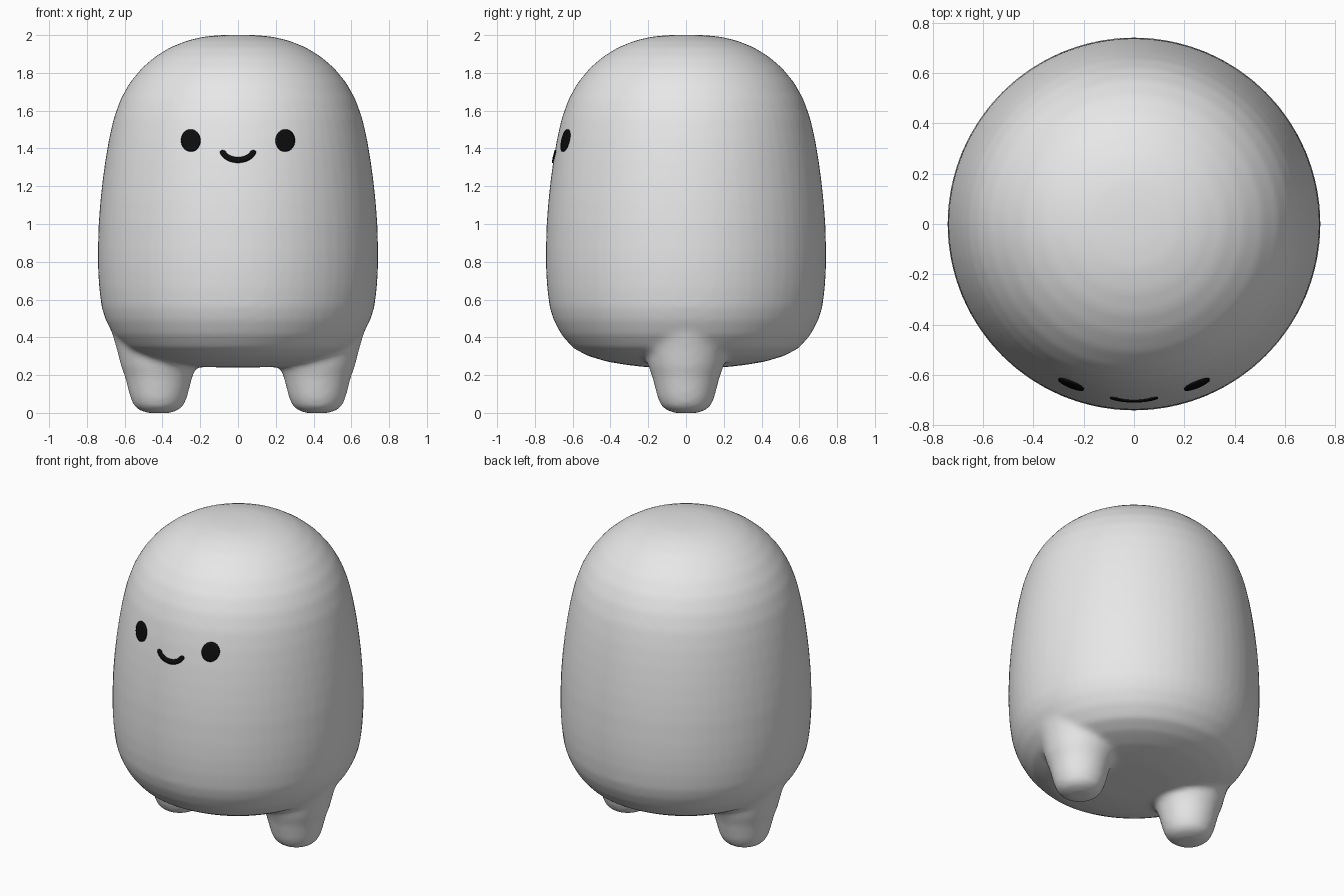
import bpy, bmesh, math

if "Cube" in bpy.data.objects:
    bpy.data.objects.remove(bpy.data.objects["Cube"])


def material(name, rgb):
    m = bpy.data.materials.new(name)
    m.diffuse_color = (*rgb, 1)
    m.use_nodes = True
    m.node_tree.nodes["Principled BSDF"].inputs["Base Color"].default_value = m.diffuse_color
    return m


def finish(bm, name, mat):
    bmesh.ops.recalc_face_normals(bm, faces=bm.faces)
    for f in bm.faces:
        f.smooth = True
    me = bpy.data.meshes.new(name)
    bm.to_mesh(me)
    bm.free()
    me.materials.append(mat)
    ob = bpy.data.objects.new(name, me)
    bpy.context.collection.objects.link(ob)
    return ob


def lathe(bm, profile, cx=0.0, n=64):
    """Closed solid of revolution; first and last profile points lie on the axis."""
    lo = bm.verts.new((cx, 0, profile[0][1]))
    hi = bm.verts.new((cx, 0, profile[-1][1]))
    rings = [[bm.verts.new((cx + r * math.cos(2 * math.pi * i / n),
                            r * math.sin(2 * math.pi * i / n), z))
              for i in range(n)] for r, z in profile[1:-1]]
    for i in range(n):
        j = (i + 1) % n
        bm.faces.new((lo, rings[0][j], rings[0][i]))
        bm.faces.new((hi, rings[-1][i], rings[-1][j]))
        for a, b in zip(rings, rings[1:]):
            bm.faces.new((a[i], a[j], b[j], b[i]))


white = material("soft white", (0.8, 0.8, 0.8))
black = material("black", (0.004, 0.004, 0.004))

BODY = [(0, .24), (.22, .243), (.32, .255), (.42, .272), (.52, .302), (.60, .345),
        (.66, .415), (.70, .49), (.722, .56), (.735, .66), (.741, .76), (.742, .86),
        (.738, 1.0), (.729, 1.12), (.717, 1.23), (.702, 1.34), (.683, 1.45),
        (.658, 1.56), (.622, 1.66), (.575, 1.745), (.51, 1.825), (.44, 1.885),
        (.36, 1.935), (.27, 1.971), (.18, 1.992), (.09, 2.0), (0, 2.002)]
LEG = [(0, -.002), (.06, 0), (.10, .012), (.13, .036), (.15, .08), (.163, .13),
       (.178, .19), (.20, .25), (.225, .35), (.25, .43), (.28, .53), (0, .6)]

# Rounded body and two stubby legs, fused into one soft skin
bm = bmesh.new()
lathe(bm, BODY)
for side in (-1, 1):
    lathe(bm, LEG, side * .42, 40)
body = finish(bm, "body_with_legs", white)
rm = body.modifiers.new("fuse", 'REMESH')
rm.mode = 'VOXEL'
rm.voxel_size = .018
rm.use_smooth_shade = True
sm = body.modifiers.new("soften", 'SMOOTH')
sm.factor = .5
sm.iterations = 8


def front_y(x, z):
    """Depth of the body's front surface at x, z."""
    for (r0, z0), (r1, z1) in zip(BODY, BODY[1:]):
        if z0 <= z <= z1:
            r = r0 + (r1 - r0) * (z - z0) / (z1 - z0)
            return -math.sqrt(r * r - x * x)


def face_plate(name, rows, closed):
    """Thin plate hugging the body, from rows of (x, z) points."""
    bm = bmesh.new()
    vs = [[bm.verts.new((x, front_y(x, z) - .004, z)) for x, z in row] for row in rows]
    n = len(rows[0])
    for a, b in zip(vs, vs[1:]):
        for i in range(n if closed else n - 1):
            j = (i + 1) % n
            bm.faces.new((a[i], a[j], b[j], b[i]))
    if closed:
        bm.faces.new(vs[0])
    ob = finish(bm, name, black)
    sw = ob.modifiers.new("hug", 'SHRINKWRAP')
    sw.target = body
    sw.wrap_method = 'NEAREST_SURFACEPOINT'
    sw.wrap_mode = 'ABOVE_SURFACE'
    sw.offset = .004
    so = ob.modifiers.new("thickness", 'SOLIDIFY')
    so.thickness = .006
    so.offset = 0


# Oval eyes
for label, side in (("left", 1), ("right", -1)):
    face_plate(label + "_eye",
               [[(side * .25 + .051 * k * math.cos(2 * math.pi * i / 28),
                  1.442 + .059 * k * math.sin(2 * math.pi * i / 28)) for i in range(28)]
                for k in (.25, .5, .75, 1)], True)

# Smiling mouth: a half-ring band with rounded ends
rows = []
N = 36
for i in range(N + 1):
    u = 2 * i / N - 1
    a = math.radians(-90 + 84 * u)
    end = max(0, (abs(u) - .88) / .12)
    h = .015 * math.sqrt(max(.05, 1 - end * end))
    rows.append([((.084 + d * h) * math.cos(a), 1.397 + (.058 + d * h) * math.sin(a))
                 for d in (-1, 0, 1)])
face_plate("mouth", rows, False)
